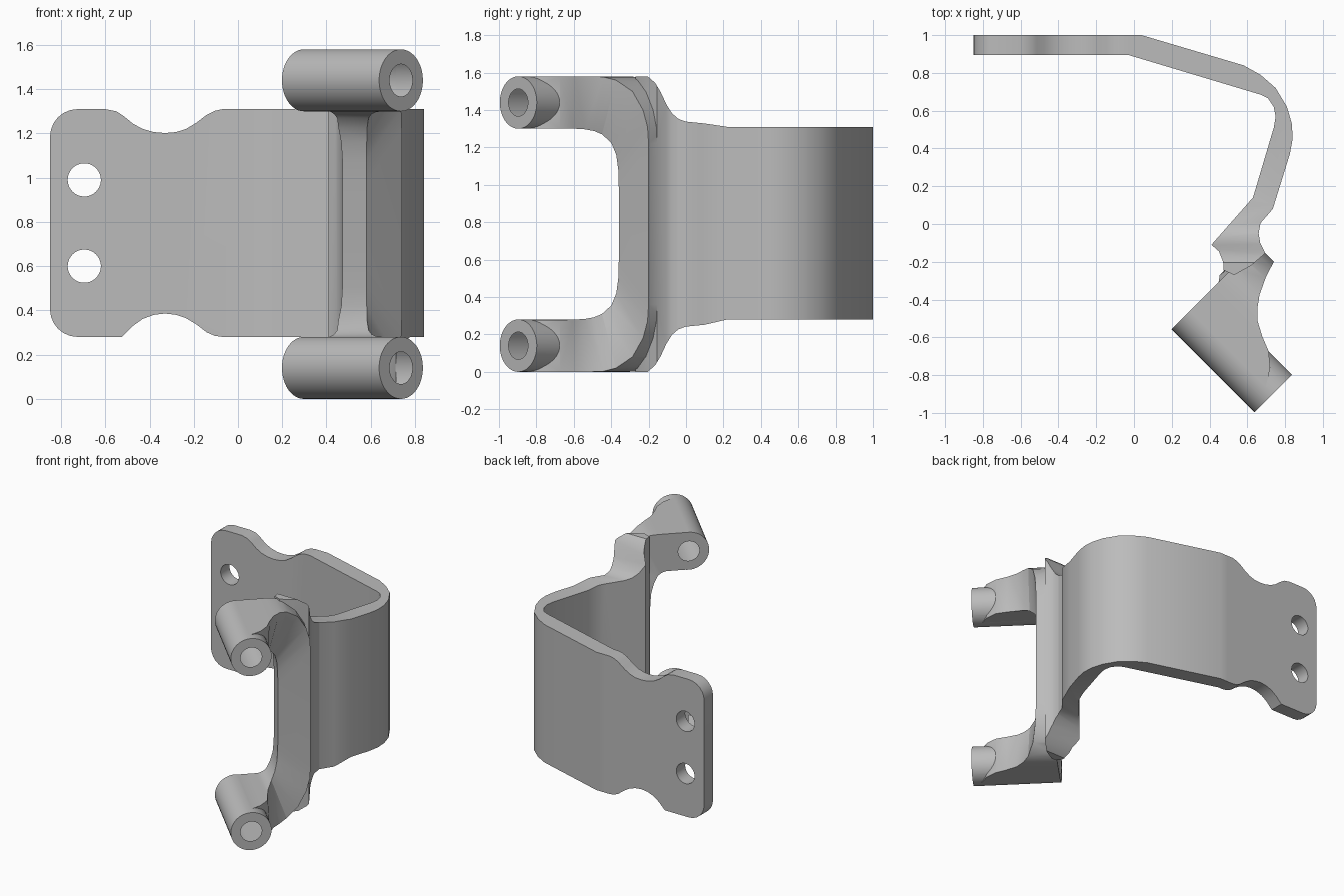
import bpy, bmesh, math
from mathutils import Matrix, Vector

cube = bpy.data.objects.get("Cube")
if cube:
    bpy.data.objects.remove(cube, do_unlink=True)

H = 1.58          # overall height
R2 = math.sqrt(0.5)

grey = bpy.data.materials.new("plain grey")
grey.use_nodes = True
grey.diffuse_color = (0.5, 0.5, 0.5, 1)
grey.node_tree.nodes["Principled BSDF"].inputs["Base Color"].default_value = (0.5, 0.5, 0.5, 1)


def finish(bm, name):
    bmesh.ops.recalc_face_normals(bm, faces=bm.faces)
    me = bpy.data.meshes.new(name)
    bm.to_mesh(me)
    bm.free()
    me.materials.append(grey)
    ob = bpy.data.objects.new(name, me)
    bpy.context.collection.objects.link(ob)
    return ob


def prism(name, pts, axis, lo, hi):
    """Extrude a 2D outline along x, y or z."""
    def place(a, b, c):
        return {"x": (c, a, b), "y": (a, c, b), "z": (a, b, c)}[axis]
    bm = bmesh.new()
    face = bm.faces.new([bm.verts.new(place(a, b, lo)) for a, b in pts])
    new = bmesh.ops.extrude_face_region(bm, geom=[face])["geom"]
    move = Vector(place(0, 0, hi - lo))
    bmesh.ops.translate(bm, vec=move, verts=[v for v in new if isinstance(v, bmesh.types.BMVert)])
    return finish(bm, name)


def rod(name, radius, a, b, segs=48):
    """Cylinder between two points."""
    a, b = Vector(a), Vector(b)
    d = b - a
    m = Matrix.Translation((a + b) / 2) @ d.to_track_quat("Z", "Y").to_matrix().to_4x4()
    bm = bmesh.new()
    bmesh.ops.create_cone(bm, cap_ends=True, segments=segs, radius1=radius,
                          radius2=radius, depth=d.length, matrix=m)
    return finish(bm, name)


def boolean(target, other, op):
    mod = target.modifiers.new("bool", "BOOLEAN")
    mod.operation, mod.solver, mod.object = op, "EXACT", other
    bpy.context.view_layer.objects.active = target
    bpy.ops.object.modifier_apply(modifier=mod.name)
    bpy.data.objects.remove(other, do_unlink=True)


def diag(u, v, z):
    """u runs across the arms, v runs along the sleeves."""
    return ((u + v) * R2, (u - v) * R2, z)


def arc(cx, cz, r, start, end, n=6):
    return [(cx + r * math.cos(math.radians(start + (end - start) * i / n)),
             cz + r * math.sin(math.radians(start + (end - start) * i / n))) for i in range(n + 1)]


# Mounting plate with rounded corners and two scallops
outline = [(-0.03, 1.31), (-0.07, 1.31), (-0.105, 1.302), (-0.14, 1.285), (-0.19, 1.247), (-0.235, 1.22),
           (-0.28, 1.206), (-0.33, 1.202), (-0.38, 1.206), (-0.43, 1.22), (-0.475, 1.244),
           (-0.515, 1.277), (-0.55, 1.3), (-0.6, 1.31)]
outline += arc(-0.725, 1.185, 0.125, 90, 180) + arc(-0.725, 0.405, 0.125, 180, 270)
outline += [(-0.525, 0.28), (-0.475, 0.33), (-0.43, 0.362), (-0.38, 0.38), (-0.33, 0.386), (-0.28, 0.38),
            (-0.235, 0.365), (-0.19, 0.338), (-0.14, 0.3), (-0.105, 0.285), (-0.07, 0.28), (-0.03, 0.28)]
bracket = prism("bracket", outline, "y", 0.895, 1.0)
for z in (0.6, 0.99):
    boolean(bracket, rod("hole_cutter", 0.075, (-0.695, 0.8, z), (-0.695, 1.1, z)), "DIFFERENCE")

# Bent strip, trimmed so that it widens towards the arms
strip = [(-0.03, 1.0), (0.04, 1.0), (0.58, 0.84), (0.67, 0.79), (0.75, 0.72), (0.81, 0.62),
         (0.836, 0.53), (0.84, 0.45), (0.825, 0.37), (0.735, 0.08), (0.67, 0.005), (0.66, -0.05),
         (0.668, -0.1), (0.695, -0.155), (0.62, -0.22), (0.53, -0.27), (0.475, -0.245),
         (0.472, -0.2), (0.45, -0.145), (0.41, -0.11), (0.63, 0.14), (0.74, 0.51), (0.75, 0.57),
         (0.74, 0.62), (0.71, 0.665), (0.67, 0.685), (-0.03, 0.895)]
wrap = prism("wrap", strip, "z", 0.0, H)
trim = [(1.1, 1.31), (0.22, 1.31), (0.1, 1.328), (0.0, 1.338), (-0.04, 1.352), (-0.075, 1.382),
        (-0.105, 1.43), (-0.135, 1.495), (-0.165, 1.545), (-0.205, H), (-0.5, H)]
trim += [(y, H - z + (0.01 if y > 0.2 else 0)) for y, z in reversed(trim)]
boolean(wrap, prism("trim_cutter", trim, "x", -1, 2), "INTERSECT")
boolean(bracket, wrap, "UNION")

# C-shaped rib: inner u, inner z, outer u, outer z, front v
half = [(-0.113, 1.302, -0.113, H, 1.1), (-0.03, 1.302, -0.03, H, 1.05), (0.028, 1.302, 0.028, H, 0.98),
        (0.045, 1.301, 0.06, H, 0.90), (0.06, 1.297, 0.10, H, 0.825), (0.08, 1.288, 0.15, 1.577, 0.775),
        (0.10, 1.27, 0.205, 1.56, 0.735), (0.13, 1.225, 0.29, 1.50, 0.695),
        (0.148, 1.16, 0.35, 1.40, 0.675), (0.155, 1.08, 0.376, 1.31, 0.667), (0.157, 0.98, 0.382, 1.22, 0.665)]
stations = half + [(a, H - b, c, H - d, e) for a, b, c, d, e in reversed(half)]
bm = bmesh.new()
rings = []
for i, (iu, iz, ou, oz, v) in enumerate(stations):
    back = 0.534 if iu < 0.12 else 0.512
    rings.append([bm.verts.new(diag(*p)) for p in
                  ((iu, back, iz), (ou, 0.534, oz), (ou, v, oz), (iu, v, iz))])
for a, b in zip(rings, rings[1:]):
    for k in range(4):
        j = (k + 1) % 4
        bm.faces.new((a[k], a[j], b[j], b[k]))
bm.faces.new(rings[0])
bm.faces.new(rings[-1])
bmesh.ops.triangulate(bm, faces=bm.faces)
boolean(bracket, finish(bm, "rib"), "UNION")

# Hinge sleeves and their bores
for z in (0.14, H - 0.14):
    boolean(bracket, rod("sleeve", 0.14, diag(-0.113, 0.534, z), diag(-0.113, 1.155, z)), "UNION")
for z in (0.14, H - 0.14):
    boolean(bracket, rod("bore_cutter", 0.073, diag(-0.113, 0.4, z), diag(-0.113, 1.3, z)), "DIFFERENCE")

bpy.ops.object.select_all(action="DESELECT")
bracket.select_set(True)
bpy.context.view_layer.objects.active = bracket
bpy.ops.object.shade_smooth_by_angle(angle=math.radians(32))
